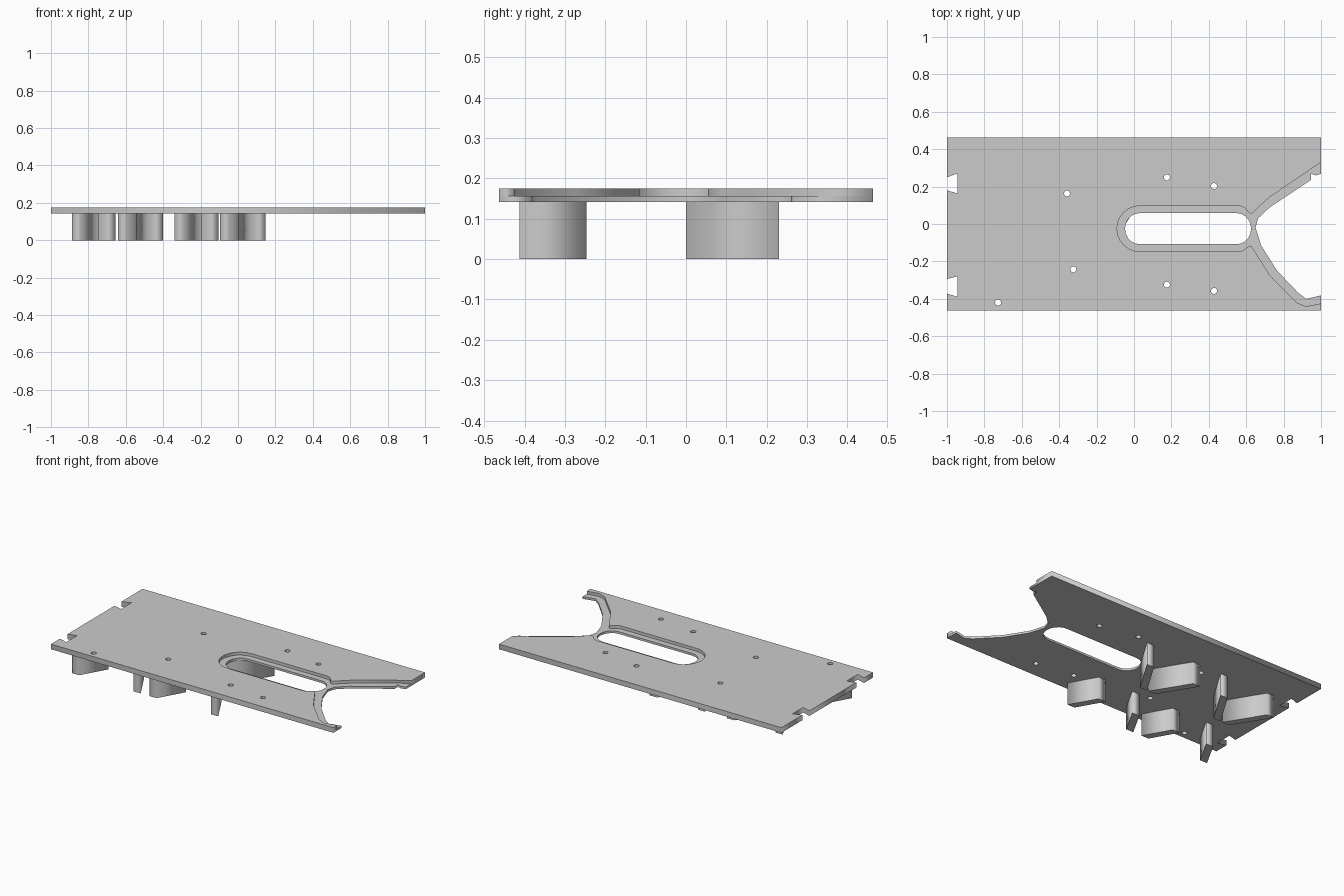
import bpy
import math

cube = bpy.data.objects.get("Cube")
if cube:
    bpy.data.objects.remove(cube, do_unlink=True)

grey = bpy.data.materials.new("plain_grey")
grey.use_nodes = True
grey.diffuse_color = (0.6, 0.6, 0.6, 1)
grey.node_tree.nodes["Principled BSDF"].inputs["Base Color"].default_value = (0.6, 0.6, 0.6, 1)


def slab(name, loops, z0, z1):
    """Filled flat outline with holes, given thickness from z0 to z1."""
    curve = bpy.data.curves.new(name + "_outline", 'CURVE')
    curve.dimensions = '2D'
    curve.fill_mode = 'BOTH'
    curve.extrude = (z1 - z0) / 2
    for loop in loops:
        spline = curve.splines.new('POLY')
        spline.points.add(len(loop) - 1)
        for point, (x, y) in zip(spline.points, loop):
            point.co = (x, y, 0, 1)
        spline.use_cyclic_u = True
    temp = bpy.data.objects.new(name + "_temp", curve)
    bpy.context.collection.objects.link(temp)
    bpy.context.view_layer.update()
    mesh = bpy.data.meshes.new_from_object(
        temp.evaluated_get(bpy.context.evaluated_depsgraph_get()))
    bpy.data.objects.remove(temp, do_unlink=True)
    for v in mesh.vertices:
        v.co.z += (z0 + z1) / 2
    mesh.materials.clear()
    mesh.materials.append(grey)
    obj = bpy.data.objects.new(name, mesh)
    bpy.context.collection.objects.link(obj)
    return obj


def arc(cx, cy, rx, ry, start, end, steps):
    angles = [math.radians(start + (end - start) * i / steps) for i in range(steps + 1)]
    return [(cx + rx * math.cos(a), cy + ry * math.sin(a)) for a in angles]


BOTTOM, LEDGE, TOP = 0.142, 0.156, 0.175
HALF = 0.463
SLOT_Y = -0.025

# Outer edge with two dovetail notches, running from back right to front right
edge = [(1, HALF), (-1, HALF)]
edge += [(-1, 0.25), (-0.943, 0.27), (-0.943, 0.163), (-1, 0.18)]
edge += [(-1, -0.294), (-0.943, -0.28), (-0.943, -0.39), (-1, -0.372)]
edge += [(-1, -HALF), (1, -HALF)]

# Fork opening in the lower layer
fork = [(1, -0.382), (0.92, -0.4), (0.88, -0.37), (0.765, -0.25), (0.68, -0.115),
        (0.65, -0.02), (0.663, 0.03), (0.727, 0.09), (0.945, 0.235),
        (0.945, 0.27), (0.97, 0.26), (1, 0.268)]

# Wider recess in the upper layer: fork mouth joined to the slot surround
recess = [(1, -0.425), (0.92, -0.44), (0.87, -0.42), (0.727, -0.275), (0.626, -0.115)]
recess += arc(0.56, SLOT_Y, 0.075, 0.122, -55, -90, 3)
recess += arc(0.03, SLOT_Y, 0.121, 0.122, 270, 90, 12)
recess += arc(0.56, SLOT_Y, 0.075, 0.122, 90, 45, 4)
recess += [(0.631, 0.055), (0.665, 0.09), (0.727, 0.145), (1, 0.33)]

# Through slot and screw holes
slot = arc(0.03, SLOT_Y, 0.078, 0.083, 270, 90, 10)
slot += arc(0.55, SLOT_Y, 0.076, 0.083, 90, -90, 10)
centres = [(0.176, 0.249), (0.428, 0.203), (-0.358, 0.163), (-0.324, -0.243),
           (0.176, -0.324), (0.428, -0.358), (-0.727, -0.42)]
holes = [arc(x, y, 0.016, 0.016, 0, 337.5, 15) for x, y in centres]

slab("plate_lower_layer", [edge + fork, slot] + holes, BOTTOM, LEDGE)
slab("plate_upper_layer", [edge + recess] + holes, LEDGE, TOP)

# Slanted legs in two rows, alternating direction along each row
WIDTH = 0.052


def leg(name, x, y0, y1, shift):
    slab(name, [[(x, y0), (x + WIDTH, y0), (x + WIDTH + shift, y1), (x + shift, y1)]],
         0, BOTTOM)


for i, x in enumerate([-0.888, -0.453, -0.34, 0.096]):
    leg(f"front_leg_{i + 1}", x, -0.412, -0.247, 0.093 if i % 2 == 0 else -0.093)
for i, x in enumerate([-0.708, -0.642, -0.157, -0.096]):
    leg(f"back_leg_{i + 1}", x, 0.0, 0.23, -0.14 if i % 2 == 0 else 0.14)
